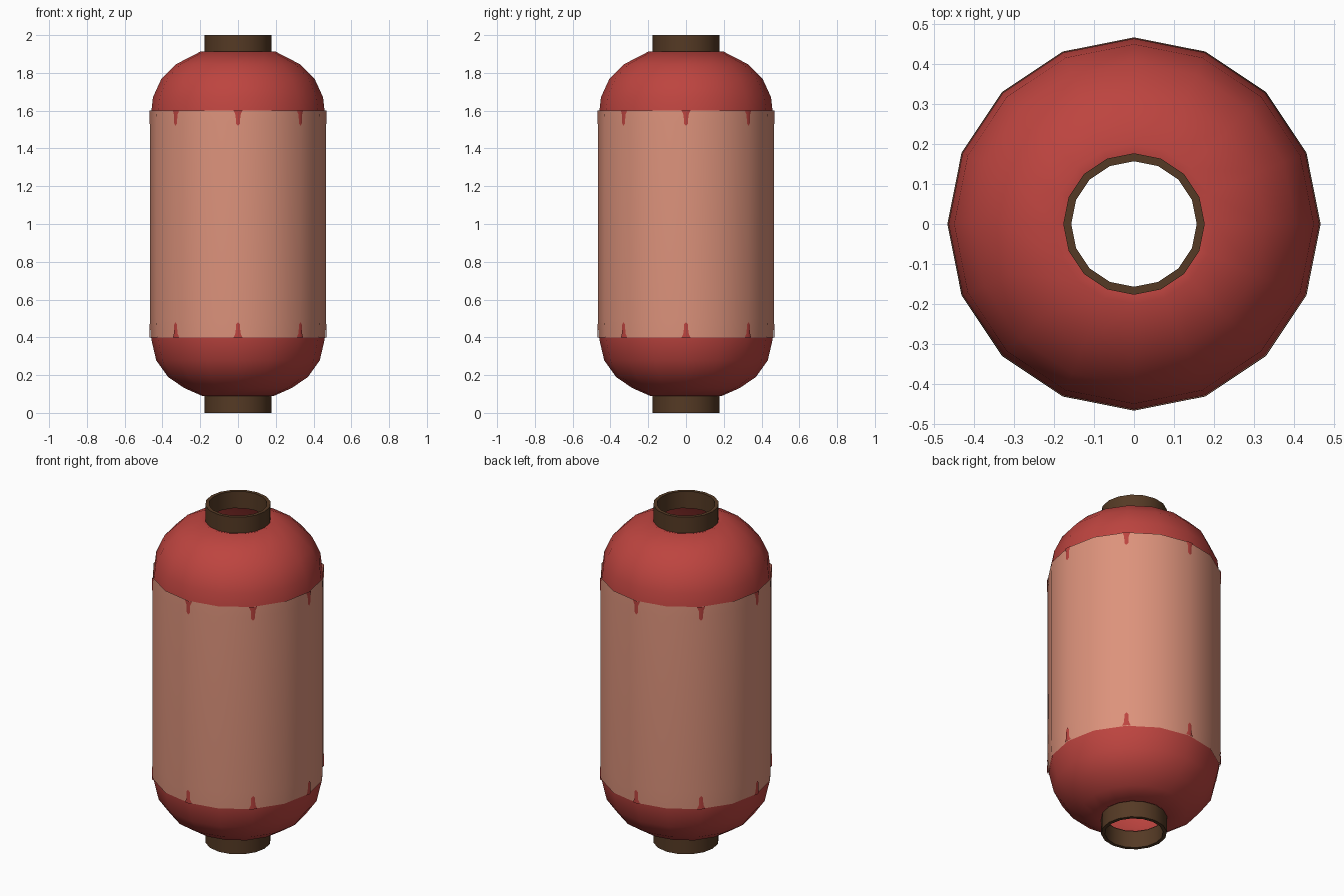
import bpy, bmesh, math
from mathutils import Vector

if "Cube" in bpy.data.objects:
    bpy.data.objects.remove(bpy.data.objects["Cube"])

SIDES = 16


def material(name, rgb):
    m = bpy.data.materials.new(name)
    m.diffuse_color = (*rgb, 1)
    m.use_nodes = True
    m.node_tree.nodes["Principled BSDF"].inputs["Base Color"].default_value = m.diffuse_color
    return m


red = material("lantern red", (0.51, 0.058, 0.05))
pale = material("paper salmon", (0.72, 0.29, 0.20))
brown = material("dark wood", (0.09, 0.042, 0.018))


def point(r, i, z):
    a = 2 * math.pi * i / SIDES
    return Vector((r * math.cos(a), r * math.sin(a), z))


def finish(name, bm, mat, angle=50):
    me = bpy.data.meshes.new(name)
    bm.to_mesh(me)
    bm.free()
    ob = bpy.data.objects.new(name, me)
    bpy.context.collection.objects.link(ob)
    me.materials.append(mat)
    bpy.ops.object.select_all(action='DESELECT')
    ob.select_set(True)
    bpy.context.view_layer.objects.active = ob
    bpy.ops.object.shade_smooth_by_angle(angle=math.radians(angle))
    return ob


def lathe(name, profile, mat, closed=False, angle=50):
    """Revolve (radius, z) points, listed bottom to top on the outside."""
    bm = bmesh.new()
    rings = [[bm.verts.new(point(r, i, z)) for i in range(SIDES)] for r, z in profile]
    pairs = list(zip(rings, rings[1:])) + ([(rings[-1], rings[0])] if closed else [])
    for lo, hi in pairs:
        for i in range(SIDES):
            j = (i + 1) % SIDES
            bm.faces.new((lo[i], lo[j], hi[j], hi[i]))
    return finish(name, bm, mat, angle)


# Red body shell, open at both ends
lower = [(0.16, 0.105), (0.19, 0.09), (0.285, 0.132), (0.37, 0.19),
         (0.433, 0.278), (0.459, 0.39), (0.464, 0.50)]
upper = [(0.464, 1.55), (0.45, 1.672), (0.405, 1.77), (0.33, 1.845),
         (0.20, 1.912), (0.16, 1.9)]
lathe("lantern_body", lower + upper, red, angle=80)

# Pale paper band wrapped round the middle
lathe("paper_band", [(0.463, 0.40), (0.467, 0.50), (0.467, 1.54), (0.465, 1.60)], pale)

# Wooden collars
for name, z0, z1 in (("bottom_collar", 0.0, 0.10), ("top_collar", 1.90, 2.0)):
    lathe(name, [(0.177, z0), (0.177, z1), (0.157, z1), (0.157, z0)], brown, True)

# Red points of paint folded over every second corner of the band
bm = bmesh.new()
for i in range(0, SIDES, 2):
    mid = {z: point(0.469, i, z) for z in (0.40, 0.48, 1.52, 1.60)}
    for edge, tip in ((0.40, 0.48), (1.60, 1.52)):
        inner = edge + (tip - edge) * 0.3
        c0, c1 = bm.verts.new(mid[edge]), bm.verts.new(mid[tip])
        for s in (-1, 1):
            def side(t, z):
                return bm.verts.new(point(0.469, i, z).lerp(point(0.469, i + s, z), t))
            quad = [c0, side(0.13, edge), side(0.07, inner), side(0.06, tip - (tip - edge) * 0.15), c1]
            if s * (tip - edge) < 0:
                quad.reverse()
            bm.faces.new(quad)
finish("paint_points", bm, red)
